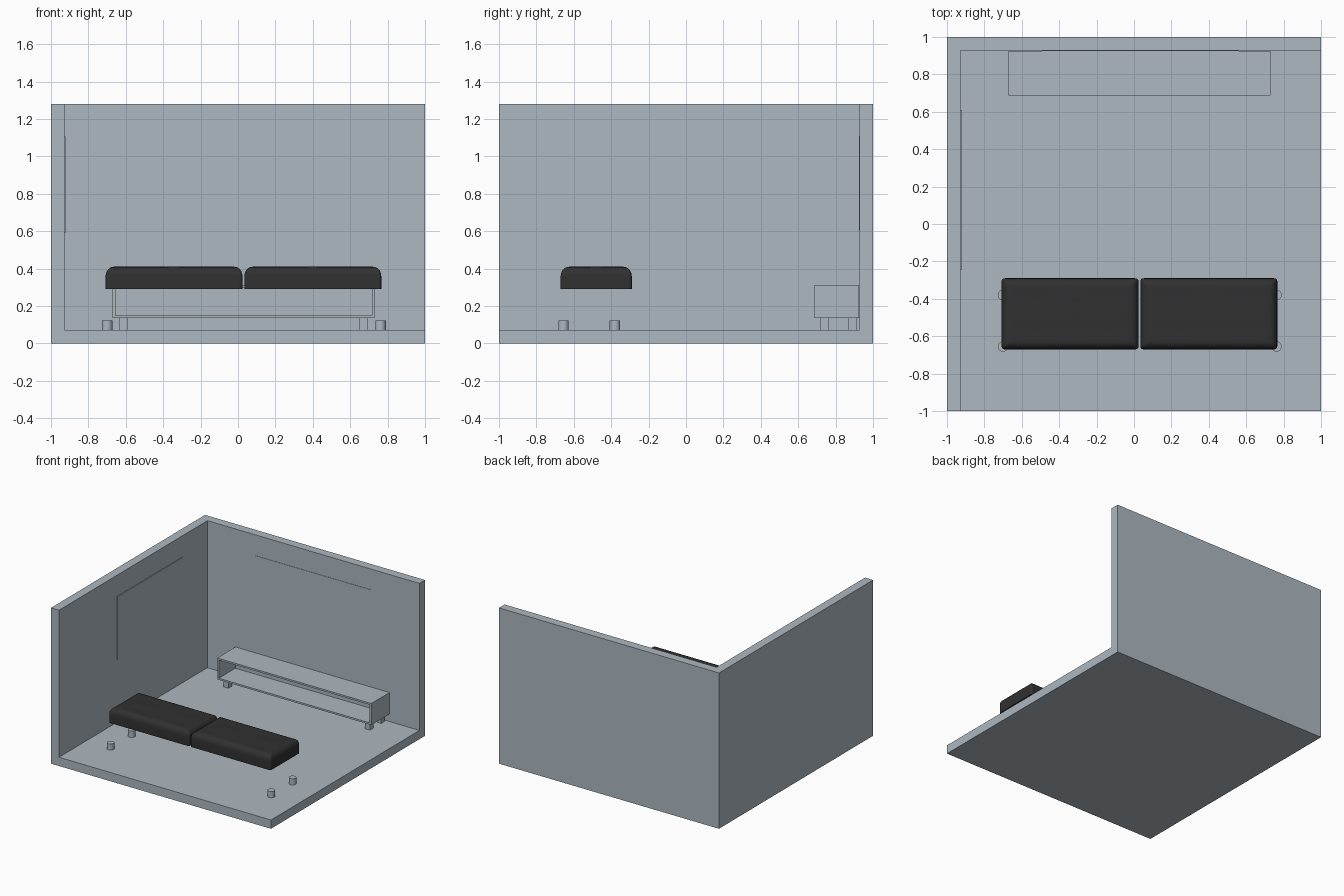
import bpy, bmesh, math

if "Cube" in bpy.data.objects:
    bpy.data.objects.remove(bpy.data.objects["Cube"])

def material(name, rgb):
    m = bpy.data.materials.new(name)
    m.diffuse_color = (*rgb, 1)
    m.use_nodes = True
    m.node_tree.nodes["Principled BSDF"].inputs["Base Color"].default_value = m.diffuse_color
    return m

GREY = material("pale blue grey", (0.42, 0.48, 0.53))
DARK = material("charcoal fabric", (0.03, 0.03, 0.03))

def finish(bm, name, mat, smooth=None):
    bmesh.ops.recalc_face_normals(bm, faces=bm.faces)
    me = bpy.data.meshes.new(name)
    bm.to_mesh(me)
    bm.free()
    me.materials.append(mat)
    ob = bpy.data.objects.new(name, me)
    bpy.context.collection.objects.link(ob)
    if smooth:
        bpy.context.view_layer.objects.active = ob
        ob.select_set(True)
        bpy.ops.object.shade_smooth_by_angle(angle=math.radians(smooth))
        ob.select_set(False)
    return ob

def add_box(bm, x0, x1, y0, y1, z0, z1):
    vs = bmesh.ops.create_cube(bm, size=1)["verts"]
    for v in vs:
        v.co = ((x0 + x1) / 2 + v.co.x * (x1 - x0),
                (y0 + y1) / 2 + v.co.y * (y1 - y0),
                (z0 + z1) / 2 + v.co.z * (z1 - z0))
    return vs

def box(name, *dims):
    bm = bmesh.new()
    add_box(bm, *dims)
    return finish(bm, name, GREY)

def cylinder(name, x, y, z0, z1, r):
    bm = bmesh.new()
    bmesh.ops.create_cone(bm, cap_ends=True, segments=24, radius1=r, radius2=r, depth=z1 - z0)
    bmesh.ops.translate(bm, verts=bm.verts, vec=(x, y, (z0 + z1) / 2))
    return finish(bm, name, GREY, 40)

# Room corner: a block with its front right top octant cut away, as one shell
XI, YI, ZI, H = -0.927, 0.927, 0.072, 1.28
bm = bmesh.new()
P = {}
def pt(*c):
    if c not in P:
        P[c] = bm.verts.new(c)
    return P[c]
faces = [
    [(-1, -1, 0), (1, -1, 0), (1, 1, 0), (-1, 1, 0)],
    [(-1, -1, 0), (-1, 1, 0), (-1, 1, H), (-1, -1, H)],
    [(-1, 1, 0), (1, 1, 0), (1, 1, H), (-1, 1, H)],
    [(-1, -1, 0), (1, -1, 0), (1, -1, ZI), (XI, -1, ZI), (XI, -1, H), (-1, -1, H)],
    [(1, -1, 0), (1, 1, 0), (1, 1, H), (1, YI, H), (1, YI, ZI), (1, -1, ZI)],
    [(-1, -1, H), (XI, -1, H), (XI, YI, H), (1, YI, H), (1, 1, H), (-1, 1, H)],
    [(XI, -1, ZI), (1, -1, ZI), (1, YI, ZI), (XI, YI, ZI)],
    [(XI, -1, ZI), (XI, YI, ZI), (XI, YI, H), (XI, -1, H)],
    [(XI, YI, ZI), (1, YI, ZI), (1, YI, H), (XI, YI, H)],
]
for f in faces:
    bm.faces.new([pt(*c) for c in f])
finish(bm, "room_corner", GREY)

# Thin panels on the walls
box("back_wall_panel", -0.493, 0.562, YI - 0.003, YI, 0.605, 1.11)
box("left_wall_panel", XI, XI + 0.004, -0.247, 0.61, 0.59, 1.105)

# Open-fronted low cabinet: outer box with its front inset and pushed in
bm = bmesh.new()
add_box(bm, -0.67, 0.73, 0.688, 0.924, 0.135, 0.312)
front = min(bm.faces, key=lambda f: f.calc_center_median().y)
bmesh.ops.inset_region(bm, faces=[front], thickness=0.02)
inner = bmesh.ops.extrude_face_region(bm, geom=[front])["geom"]
bmesh.ops.delete(bm, geom=[front], context="FACES")
bmesh.ops.translate(bm, verts=[g for g in inner if isinstance(g, bmesh.types.BMVert)], vec=(0, 0.215, 0))
finish(bm, "low_cabinet", GREY)
for x in (-0.613, 0.673):
    for y in (0.742, 0.888):
        box("cabinet_leg", x - 0.023, x + 0.023, y - 0.023, y + 0.023, ZI, 0.135)

# Sofa feet
for x in (-0.70, 0.762):
    for y in (-0.655, -0.38):
        cylinder("sofa_foot", x, y, ZI, 0.123, 0.028)

# Seat cushions: rounded-edge height field with soft quilting, walls drawn down
def spaced(a, b, n):
    edge = [0, 0.002, 0.007, 0.014, 0.022, 0.032, 0.044]
    mid = [a + 0.044 + (b - a - 0.088) * i / n for i in range(1, n)]
    return [a + e for e in edge] + mid + [b - e for e in reversed(edge)]

def cushion(name, x0, x1, y0, y1, zb, zt):
    r, rise, c = 0.044, 0.05, 0.016
    bm = bmesh.new()
    xs, ys = spaced(x0, x1, 20), spaced(y0, y1, 12)
    grid = []
    for x in xs:
        row = []
        for y in ys:
            d = min(x - x0, x1 - x, y - y0, y1 - y)
            k = max(0, 1 - d / r)
            z = zt - rise * (1 - math.sqrt(max(0, 1 - k * k)))
            u, v = (x - x0) / (x1 - x0), (y - y0) / (y1 - y0)
            fade = min(1, d / 0.1)
            z -= 0.004 * fade * (0.5 - 0.5 * math.cos(4 * math.pi * u)) * (0.5 - 0.5 * math.cos(4 * math.pi * v))
            # round the plan corners
            ix, iy = min(max(x, x0 + c), x1 - c), min(max(y, y0 + c), y1 - c)
            dx, dy = x - ix, y - iy
            px, py = x, y
            if dx and dy:
                s = max(abs(dx), abs(dy)) / math.hypot(dx, dy)
                px, py = ix + dx * s, iy + dy * s
            row.append(bm.verts.new((px, py, z)))
        grid.append(row)
    for i in range(len(xs) - 1):
        for j in range(len(ys) - 1):
            bm.faces.new((grid[i][j], grid[i + 1][j], grid[i + 1][j + 1], grid[i][j + 1]))
    rim = [e for e in bm.edges if e.is_boundary]
    ext = bmesh.ops.extrude_edge_only(bm, edges=rim)["geom"]
    for g in ext:
        if isinstance(g, bmesh.types.BMVert):
            g.co.z = zb
    bmesh.ops.contextual_create(bm, geom=[g for g in ext if isinstance(g, bmesh.types.BMEdge)])
    finish(bm, name, DARK, 45)

cushion("left_seat_cushion", -0.708, 0.024, -0.67, -0.29, 0.29, 0.41)
cushion("right_seat_cushion", 0.034, 0.766, -0.67, -0.29, 0.29, 0.41)
